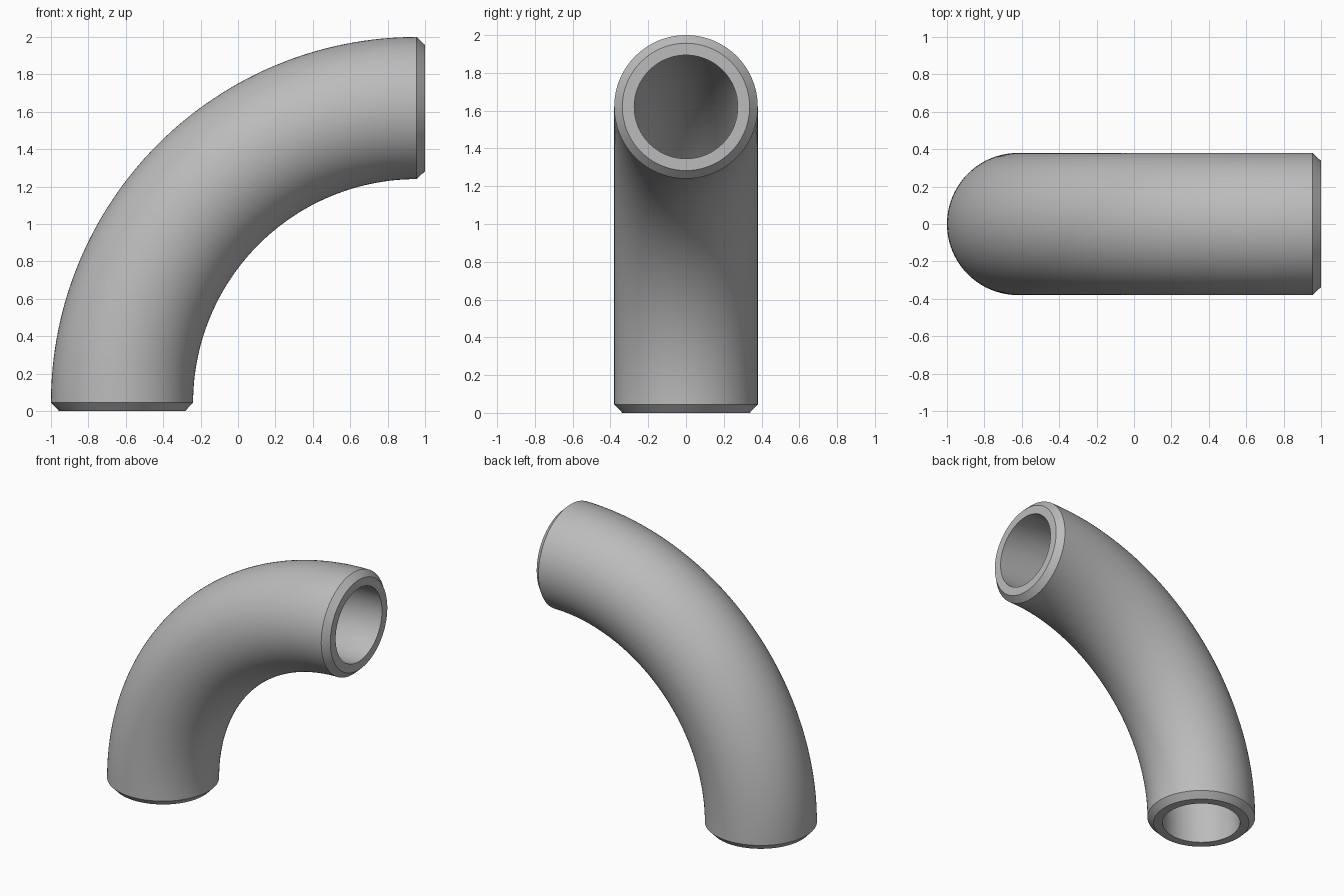
import bpy, bmesh, math
from mathutils import Vector

if "Cube" in bpy.data.objects:
    bpy.data.objects.remove(bpy.data.objects["Cube"], do_unlink=True)

OUTER, HOLE, CHAMFER = 0.38, 0.274, 0.043
END = 0.045                      # short straight length at each mouth
BEND = 2 - END - OUTER           # centreline bend radius
CENTRE = Vector((1 - END, 0, END))
SIDES, STEPS = 96, 64


def ring(bm, turn, straight, radius):
    """Circle across the pipe, slid 'straight' along the tangent at 'turn'."""
    out = Vector((-math.cos(turn), 0, math.sin(turn)))
    along = Vector((math.sin(turn), 0, math.cos(turn)))
    middle = CENTRE + out * BEND + along * straight
    verts = []
    for i in range(SIDES):
        a = math.tau * i / SIDES
        side = Vector((0, math.sin(a), 0))
        verts.append(bm.verts.new(middle + (out * math.cos(a) + side) * radius))
    return verts


# Stations run along the outside, over the mouth, and back through the bore
quarter = math.pi / 2
turns = [quarter * i / STEPS for i in range(STEPS + 1)]
stations = [(0, -END, HOLE), (0, -END, OUTER - CHAMFER)]
stations += [(t, 0, OUTER) for t in turns]
stations += [(quarter, END, OUTER - CHAMFER), (quarter, END, HOLE)]
stations += [(t, 0, HOLE) for t in reversed(turns)]

bm = bmesh.new()
rings = [ring(bm, *s) for s in stations]
for a, b in zip(rings, rings[1:] + rings[:1]):
    for i in range(SIDES):
        j = (i + 1) % SIDES
        bm.faces.new((a[i], a[j], b[j], b[i]))
bmesh.ops.recalc_face_normals(bm, faces=bm.faces)
mesh = bpy.data.meshes.new("pipe_elbow")
bm.to_mesh(mesh)
bm.free()

# Plain grey metal
grey = bpy.data.materials.new("grey_metal")
grey.use_nodes = True
colour = (0.5, 0.5, 0.5, 1)
grey.diffuse_color = colour
grey.node_tree.nodes["Principled BSDF"].inputs["Base Color"].default_value = colour
mesh.materials.append(grey)

elbow = bpy.data.objects.new("pipe_elbow", mesh)
bpy.context.collection.objects.link(elbow)
bpy.ops.object.select_all(action="DESELECT")
elbow.select_set(True)
bpy.context.view_layer.objects.active = elbow
bpy.ops.object.shade_smooth_by_angle(angle=math.radians(30))
